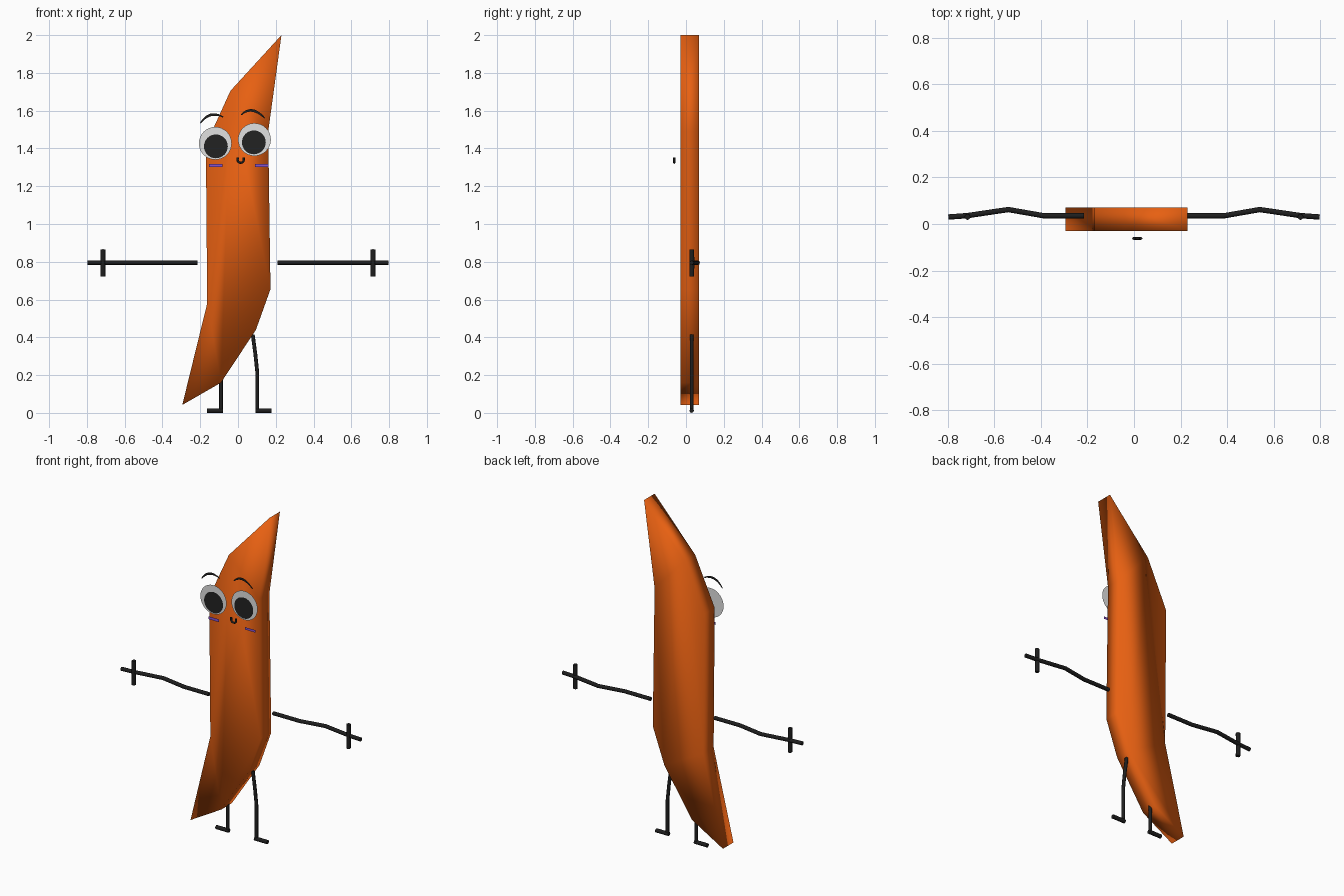
import bpy, bmesh, math
from mathutils import Vector

if "Cube" in bpy.data.objects:
    bpy.data.objects.remove(bpy.data.objects["Cube"])


def material(name, rgb):
    m = bpy.data.materials.new(name)
    m.diffuse_color = (*rgb, 1)
    m.use_nodes = True
    m.node_tree.nodes["Principled BSDF"].inputs["Base Color"].default_value = m.diffuse_color
    return m


ORANGE = material("orange", (0.82, 0.12, 0.006))
BLACK = material("black", (0.013, 0.013, 0.013))
WHITE = material("eye white", (0.75, 0.75, 0.75))
PUPIL = material("pupil black", (0.016, 0.016, 0.016))
PURPLE = material("purple", (0.25, 0.085, 0.62))


def mesh_object(name, bm, mat):
    me = bpy.data.meshes.new(name)
    bm.to_mesh(me)
    bm.free()
    ob = bpy.data.objects.new(name, me)
    bpy.context.collection.objects.link(ob)
    me.materials.append(mat)
    return ob


def flat(name, outline, y, mat):
    """Flat plate facing the front, from (x, z) points."""
    bm = bmesh.new()
    f = bm.faces.new([bm.verts.new((x, y, z)) for x, z in outline])
    f.normal_update()
    if f.normal.y > 0:
        f.normal_flip()
    return mesh_object(name, bm, mat)


def tube(name, points, radius, mat):
    """Round limb along a path, as a mesh."""
    cu = bpy.data.curves.new(name, 'CURVE')
    cu.dimensions = '3D'
    cu.bevel_depth = radius
    cu.bevel_resolution = 2
    cu.use_fill_caps = True
    sp = cu.splines.new('POLY')
    sp.points.add(len(points) - 1)
    for p, co in zip(sp.points, points):
        p.co = (*co, 1)
    cu.materials.append(mat)
    ob = bpy.data.objects.new(name, cu)
    bpy.context.collection.objects.link(ob)
    bpy.ops.object.select_all(action='DESELECT')
    ob.select_set(True)
    bpy.context.view_layer.objects.active = ob
    bpy.ops.object.convert(target='MESH')
    bpy.ops.object.shade_smooth_by_angle(angle=math.radians(50))
    return ob


def circle(cx, cz, r, n=32):
    return [(cx + r * math.cos(2 * math.pi * i / n),
             cz + r * math.sin(2 * math.pi * i / n)) for i in range(n)]


# Body: slanted slab, softly shaded all round
profile = [(0.23, 2.0), (-0.04, 1.705), (-0.17, 1.42), (-0.163, 0.58),
           (-0.295, 0.042), (-0.09, 0.16), (0.095, 0.44), (0.172, 0.655),
           (0.16, 1.49)]
bm = bmesh.new()
front = bm.faces.new([bm.verts.new((x, -0.03, z)) for x, z in profile])
ext = bmesh.ops.extrude_face_region(bm, geom=[front], use_keep_orig=True)
bmesh.ops.translate(bm, vec=(0, 0.1, 0),
                    verts=[v for v in ext["geom"] if isinstance(v, bmesh.types.BMVert)])
bmesh.ops.recalc_face_normals(bm, faces=bm.faces)
for f in bm.faces:
    f.smooth = True
mesh_object("body", bm, ORANGE)

# Eyes, brows and cheeks float just in front of the body
FACE_Y = -0.062
for side, ex, ez, px, pz in (("left", -0.12, 1.427, -0.117, 1.411),
                             ("right", 0.087, 1.447, 0.084, 1.432)):
    flat(side + "_eye", circle(ex, ez, 0.087), FACE_Y, WHITE)
    flat(side + "_pupil", circle(px, pz, 0.063), FACE_Y - 0.003, PUPIL)


def brow(name, a, peak, b):
    a, p, b = Vector(a), Vector(peak), Vector(b)
    c = 2 * p - (a + b) / 2
    n = 12
    top, low = [], []
    for i in range(n + 1):
        t = i / n
        q = a * (1 - t) ** 2 + c * 2 * t * (1 - t) + b * t * t
        d = ((c - a) * (1 - t) + (b - c) * t).normalized()
        off = Vector((-d.y, d.x)) * (0.003 + 0.004 * math.sin(math.pi * t))
        top.append(tuple(q + off))
        low.append(tuple(q - off))
    flat(name, top + low[::-1], FACE_Y, BLACK)


brow("left_brow", (-0.199, 1.533), (-0.145, 1.577), (-0.078, 1.566))
brow("right_brow", (0.016, 1.577), (0.075, 1.601), (0.141, 1.561))

for name, x0, x1, z0, z1 in (("left_cheek", -0.153, -0.082, 1.301, 1.318),
                             ("right_cheek", 0.09, 0.161, 1.303, 1.318)):
    flat(name, [(x0, z0), (x1, z0), (x1, z1), (x0, z1)], FACE_Y, PURPLE)

# Mouth: small U
mouth = [(-0.002, FACE_Y, 1.352)]
mouth += [(0.014 + 0.016 * math.cos(t), FACE_Y, 1.338 + 0.014 * math.sin(t))
          for t in [math.pi * (1 + i / 8) for i in range(9)]]
mouth.append((0.03, FACE_Y, 1.352))
tube("mouth", mouth, 0.006, BLACK)

# Arms and crossed fingers
for side, s, start in (("left", -1, 0.215), ("right", 1, 0.21)):
    tube(side + "_arm", [(s * start, 0.035, 0.795), (s * 0.385, 0.035, 0.795),
                         (s * 0.54, 0.062, 0.795), (s * 0.715, 0.036, 0.795),
                         (s * 0.797, 0.03, 0.795)], 0.0115, BLACK)
    tube(side + "_fingers", [(s * 0.715, 0.03, 0.722), (s * 0.715, 0.032, 0.795),
                             (s * 0.715, 0.03, 0.866)], 0.0125, BLACK)

# Legs with feet turned outwards
tube("left_leg", [(-0.09, 0.03, 0.2), (-0.09, 0.03, 0.012)], 0.01, BLACK)
tube("right_leg", [(0.078, 0.03, 0.415), (0.092, 0.03, 0.31), (0.102, 0.03, 0.215),
                   (0.102, 0.03, 0.012)], 0.01, BLACK)
tube("left_foot", [(-0.08, 0.03, 0.012), (-0.165, 0.03, 0.012)], 0.012, BLACK)
tube("right_foot", [(0.092, 0.03, 0.012), (0.177, 0.03, 0.012)], 0.012, BLACK)
